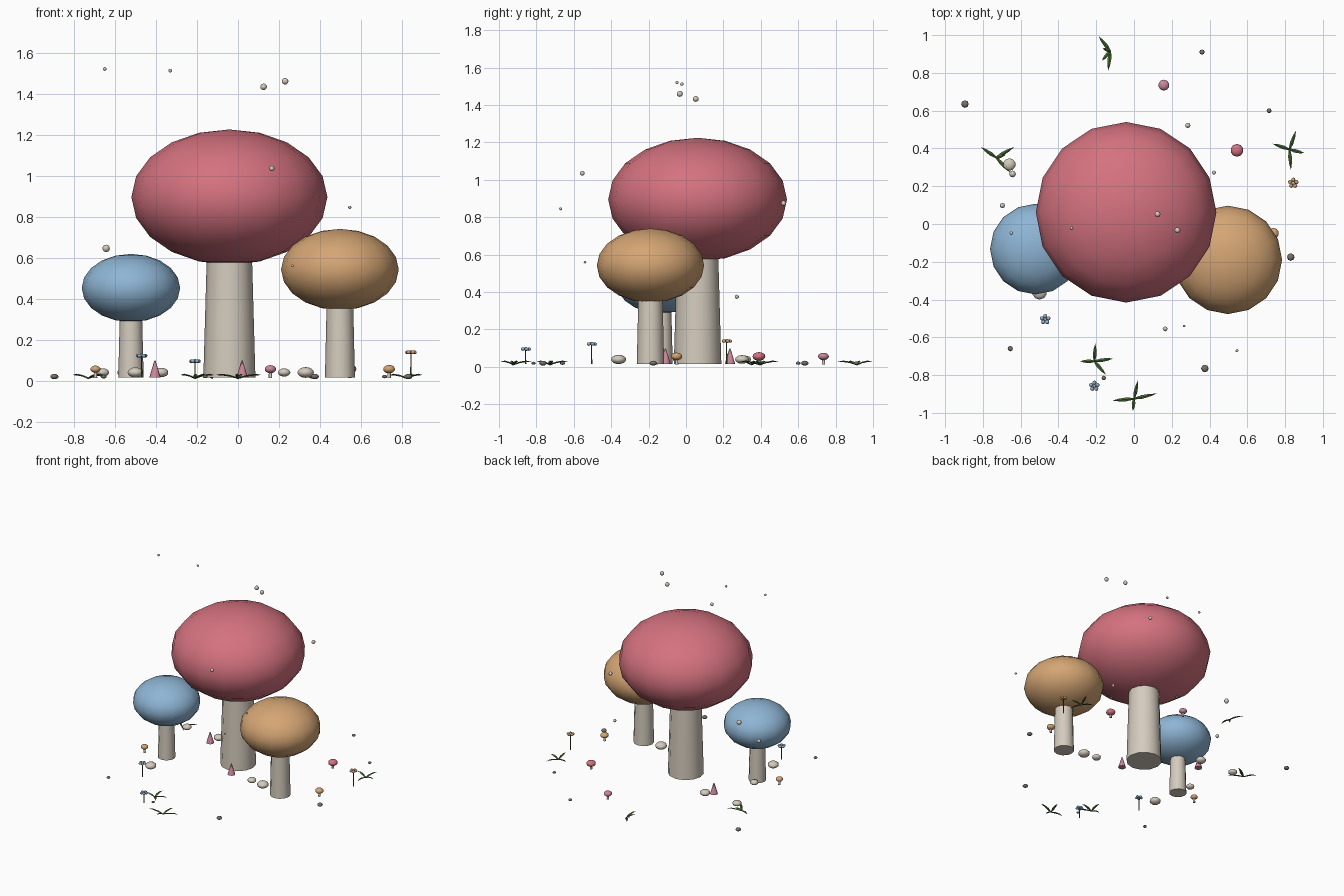
import bpy, bmesh, math
from mathutils import Vector, Matrix

if "Cube" in bpy.data.objects:
    bpy.data.objects.remove(bpy.data.objects["Cube"])


def material(name, rgb):
    m = bpy.data.materials.new(name)
    m.diffuse_color = (*rgb, 1)
    m.use_nodes = True
    m.node_tree.nodes["Principled BSDF"].inputs["Base Color"].default_value = m.diffuse_color
    return m


RED = material("rose red", (0.66, 0.168, 0.212))
BLUE = material("sky blue", (0.27, 0.46, 0.66))
TAN = material("warm tan", (0.66, 0.376, 0.174))
PINK = material("pink", (0.60, 0.24, 0.33))
CREAM = material("cream", (0.66, 0.60, 0.51))
STONE = material("grey stone", (0.19, 0.165, 0.145))
GREEN = material("leaf green", (0.075, 0.16, 0.04))


def finish(name, bm, mat, smooth=True):
    me = bpy.data.meshes.new(name)
    bm.to_mesh(me)
    bm.free()
    ob = bpy.data.objects.new(name, me)
    bpy.context.collection.objects.link(ob)
    me.materials.append(mat)
    if smooth:
        bpy.context.view_layer.objects.active = ob
        ob.select_set(True)
        bpy.ops.object.shade_smooth_by_angle(angle=math.radians(50))
        ob.select_set(False)
    return ob


def add_ball(bm, loc, r, rz, seg, rings):
    mat = Matrix.Translation(loc) @ Matrix.Diagonal((r, r, rz, 1))
    bmesh.ops.create_uvsphere(bm, u_segments=seg, v_segments=rings, radius=1, matrix=mat)


def ball(name, loc, r, rz, mat, seg=8, rings=6):
    bm = bmesh.new()
    add_ball(bm, loc, r, rz, seg, rings)
    return finish(name, bm, mat)


def cone(name, x, y, z0, z1, r0, r1, mat, seg=12):
    bm = bmesh.new()
    bmesh.ops.create_cone(bm, cap_ends=True, segments=seg, radius1=r0, radius2=r1,
                          depth=z1 - z0, matrix=Matrix.Translation((x, y, (z0 + z1) / 2)))
    return finish(name, bm, mat)


# Three large mushrooms: tapered stem and ellipsoid cap
for name, x, y, z, r, rz, r0, r1, mat in [
    ("large", -0.042, 0.062, 0.895, 0.478, 0.33, 0.127, 0.102, RED),
    ("left", -0.522, -0.133, 0.452, 0.24, 0.166, 0.062, 0.051, BLUE),
    ("right", 0.497, -0.19, 0.542, 0.287, 0.198, 0.073, 0.061, TAN),
]:
    cone(name + "_stem", x, y, 0.015, z, r0, r1, CREAM)
    ball(name + "_cap", (x, y, z), r, rz, mat, 16, 10)

# Tiny mushrooms
for x, y, r, mat in [(0.158, 0.735, 0.029, PINK), (0.545, 0.39, 0.034, RED),
                     (0.737, -0.05, 0.030, TAN), (-0.695, -0.158, 0.026, TAN)]:
    cone("tiny_stem", x, y, 0.012, 0.055, 0.009, 0.007, CREAM, 8)
    ball("tiny_cap", (x, y, 0.056), r, r * 0.68, mat, 10, 8)

# Pointed buds
for x, y in [(-0.405, 0.235), (0.02, -0.11)]:
    cone("pointed_bud", x, y, 0.015, 0.098, 0.028, 0.003, PINK, 8)

# Pale pebbles
for x, y, r in [(-0.66, 0.315, 0.033), (-0.5, -0.36, 0.04), (-0.375, 0.3, 0.037),
                (0.225, -0.15, 0.032), (0.33, -0.165, 0.042), (-0.56, -0.04, 0.03)]:
    ball("pale_pebble", (x, y, 0.04), r, r * 0.62, CREAM, 10, 8)

# Grey stones
for x, y, r in [(-0.895, 0.635, 0.020), (0.36, 0.91, 0.014), (0.715, 0.6, 0.013),
                (0.83, -0.175, 0.020), (0.375, -0.765, 0.020), (-0.655, -0.66, 0.014),
                (-0.16, -0.815, 0.012)]:
    ball("grey_stone", (x, y, 0.02), r, r * 0.65, STONE)

# Floating spores
for x, y, z, r in [
    (-0.65, -0.048, 1.52, 0.009), (-0.33, -0.022, 1.512, 0.009),
    (0.125, 0.052, 1.433, 0.016), (0.23, -0.033, 1.46, 0.016),
    (0.165, -0.555, 1.035, 0.013), (0.545, -0.67, 0.845, 0.008),
    (0.265, -0.54, 0.56, 0.007), (-0.643, 0.265, 0.645, 0.018),
    (0.285, 0.522, 0.875, 0.014), (0.423, 0.272, 0.375, 0.011),
    (-0.697, 0.098, 0.45, 0.014),
]:
    ball("spore", (x, y, z), r, r, CREAM)

# Flowers: thin stalk, five round petals, centre
for x, y, z, mat, mid in [(0.843, 0.217, 0.138, TAN, CREAM), (-0.47, -0.505, 0.122, BLUE, TAN),
                          (-0.21, -0.858, 0.095, BLUE, TAN)]:
    cone("flower_stalk", x, y, 0.015, z, 0.004, 0.003, GREEN, 6)
    bm = bmesh.new()
    for i in range(5):
        a = math.tau * i / 5 + 0.3
        add_ball(bm, (x + 0.018 * math.cos(a), y + 0.018 * math.sin(a), z), 0.011, 0.009, 8, 6)
    finish("flower_petals", bm, mat)
    ball("flower_centre", (x, y, z + 0.003), 0.009, 0.008, mid)


def blade(bm, base, dx, dy):
    """Arched tapering grass blade with a raised midrib."""
    d = Vector((dx, dy, 0))
    side = Vector((-dy, dx, 0)).normalized()
    rows = []
    for t, w, z in [(0, 0.004, 0.012), (0.35, 0.010, 0.024), (0.7, 0.007, 0.030)]:
        p = base + d * t
        rows.append([bm.verts.new(p + side * s * w + Vector((0, 0, z + h)))
                     for s, h in [(-1, 0), (0, 0.004), (1, 0), (0, -0.004)]])
    tip = bm.verts.new(base + d + Vector((0, 0, 0.027)))
    for a, b in zip(rows, rows[1:]):
        for i in range(4):
            j = (i + 1) % 4
            bm.faces.new((a[i], a[j], b[j], b[i]))
    for i in range(4):
        bm.faces.new((rows[-1][i], rows[-1][(i + 1) % 4], tip))
    bm.faces.new(rows[0])


# Grass tufts: base and blade directions
for x, y, tips in [
    (-0.125, 0.915, [(-0.063, 0.08), (-0.045, -0.05), (-0.012, -0.105), (-0.04, 0.015)]),
    (-0.73, 0.352, [(-0.08, 0.055), (0.095, 0.055), (0.075, -0.08), (0.05, 0.015)]),
    (0.823, 0.395, [(0.035, 0.1), (0.08, -0.02), (0.008, -0.11), (-0.09, 0.03)]),
    (-0.21, -0.727, [(0.005, 0.095), (0.1, 0.015), (0.06, -0.07), (-0.075, 0.0)]),
    (0.0, -0.925, [(0.022, 0.1), (0.12, 0.027), (-0.006, -0.065), (-0.115, -0.01)]),
]:
    bm = bmesh.new()
    for dx, dy in tips:
        blade(bm, Vector((x, y, 0)), dx, dy)
    bmesh.ops.recalc_face_normals(bm, faces=bm.faces)
    finish("grass_tuft", bm, GREEN, False)
